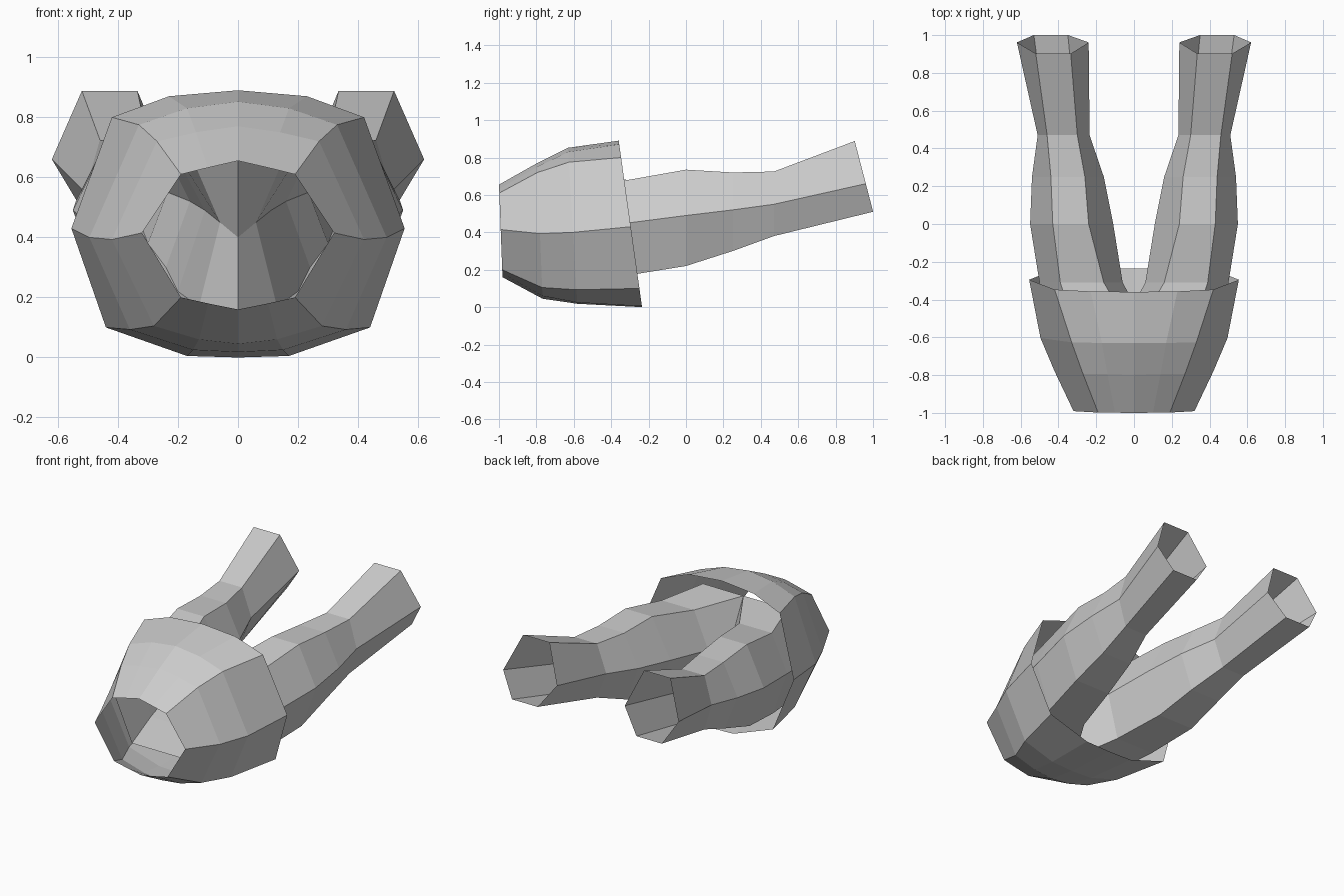
import bpy
import bmesh

# Remove the default cube only
cube = bpy.data.objects.get("Cube")
if cube:
    bpy.data.objects.remove(cube, do_unlink=True)

# Single plain cloth colour
cloth = bpy.data.materials.new("light_grey_cloth")
cloth.use_nodes = True
cloth.diffuse_color = (0.6, 0.6, 0.6, 1.0)
shader = cloth.node_tree.nodes["Principled BSDF"]
shader.inputs["Base Color"].default_value = cloth.diffuse_color
shader.inputs["Roughness"].default_value = 0.8


def ring_at(y, slope, outline):
    """Place an (x, z) outline at depth y, leaning with height."""
    return [(x, y + slope * z, z) for x, z in outline]


def leg_ring(y, slope, heights, widths):
    """Six-sided leg section: top pair, outer, bottom pair, inner."""
    top, mid, low = heights
    levels = (top, top, mid, low, low, mid)
    return ring_at(y, slope, list(zip(widths, levels)))


def loft(name, rings, closed):
    """Bridge successive rings into one flat-shaded half, then mirror it over x."""
    bm = bmesh.new()
    loops = [[bm.verts.new(point) for point in ring] for ring in rings]
    count = len(rings[0])
    for near, far in zip(loops, loops[1:]):
        for i in range(count if closed else count - 1):
            j = (i + 1) % count
            bm.faces.new((near[i], near[j], far[j], far[i]))

    # Mirror the finished half and weld the centre seam
    half = bm.verts[:] + bm.edges[:] + bm.faces[:]
    copied = bmesh.ops.duplicate(bm, geom=half)["geom"]
    for vert in copied:
        if isinstance(vert, bmesh.types.BMVert):
            vert.co.x = -vert.co.x
    bmesh.ops.reverse_faces(
        bm, faces=[f for f in copied if isinstance(f, bmesh.types.BMFace)])
    bmesh.ops.remove_doubles(bm, verts=bm.verts[:], dist=0.0005)
    bmesh.ops.recalc_face_normals(bm, faces=bm.faces[:])

    mesh = bpy.data.meshes.new(name)
    bm.to_mesh(mesh)
    bm.free()
    mesh.materials.append(cloth)
    obj = bpy.data.objects.new(name, mesh)
    bpy.context.scene.collection.objects.link(obj)
    return obj


# Flared outer garment: open neck end at the front, wide open hem at the back
neck = [(0, .655), (.1, .632), (.19, .61), (.32, .415), (.19, .2), (.1, .18), (0, .16)]
chest = [(0, .77), (.14, .75), (.27, .72), (.42, .393), (.28, .105), (.13, .06), (0, .045)]
belly = [(0, .852), (.17, .83), (.33, .775), (.495, .4), (.36, .093), (.15, .025), (0, .018)]
hem = [(0, .89), (.23, .87), (.42, .8), (.555, .43), (.44, .1), (.17, .005), (0, 0)]
loft("flared_tunic", [
    ring_at(-.975, -.038, neck),
    ring_at(-.765, -.04, chest),
    ring_at(-.58, -.06, belly),
    ring_at(-.235, -.14, hem),
], closed=False)

# Trousers: open waist hidden in the tunic, with a crotch point between two legs
waist = [(0, -.58, .71), (.3, -.6, .7), (.46, -.6, .42),
         (.33, -.6, .13), (0, -.55, .1), (0, -.42, .4)]
loft("trousers", [
    waist,
    leg_ring(-.31, 0, (.68, .45, .17), (.16, .39, .5, .4, .13, .06)),
    leg_ring(0, 0, (.735, .49, .22), (.24, .43, .55, .45, .2, .11)),
    leg_ring(.25, 0, (.72, .52, .3), (.26, .44, .54, .45, .24, .16)),
    leg_ring(.47, 0, (.725, .55, .38), (.3, .46, .51, .46, .3, .235)),
    leg_ring(1.133, -.26, (.888, .66, .51), (.335, .52, .62, .53, .35, .24)),
], closed=True)
